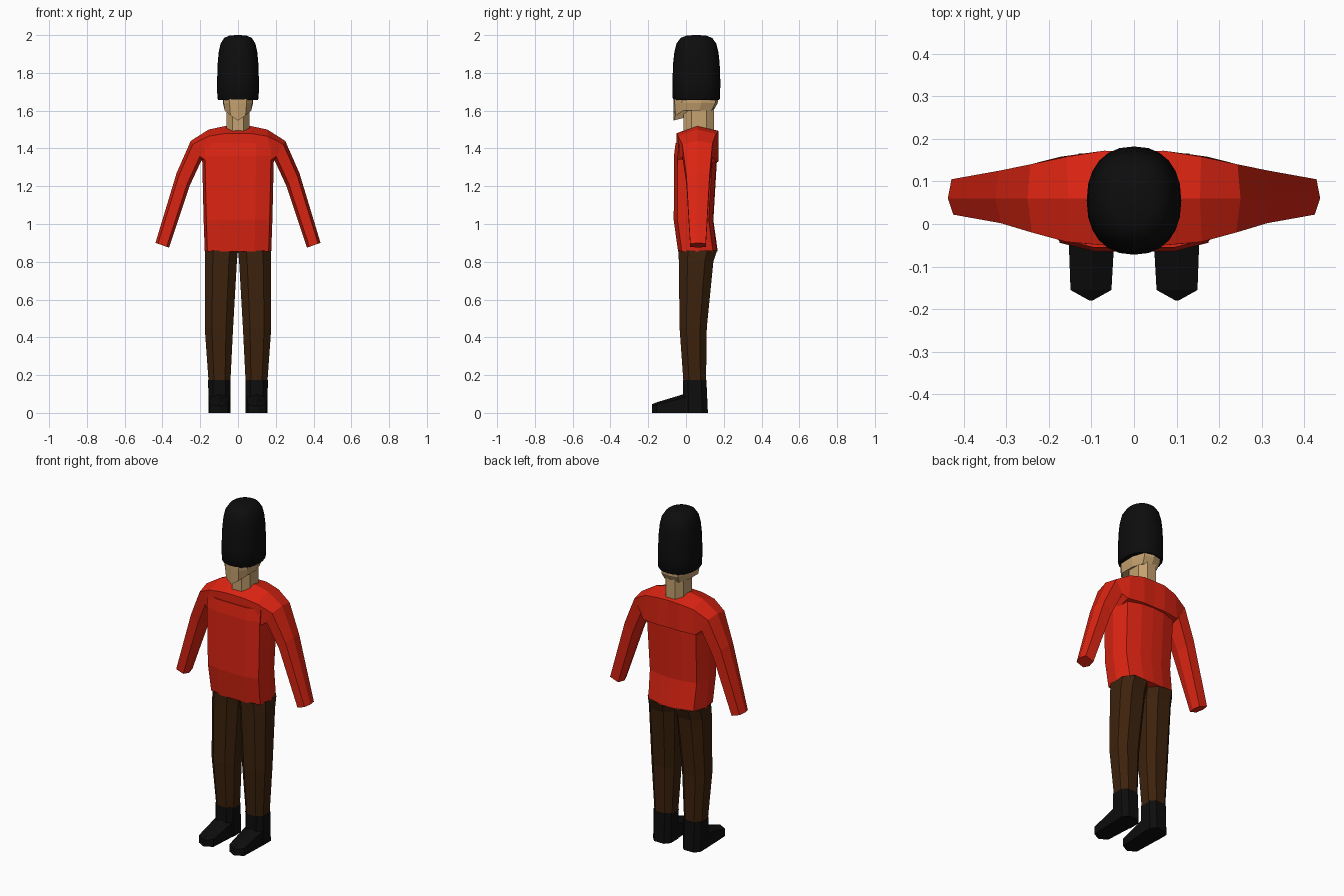
import bpy
import bmesh
from math import cos, sin, pi

cube = bpy.data.objects.get("Cube")
if cube:
    bpy.data.objects.remove(cube, do_unlink=True)


def material(name, rgb):
    m = bpy.data.materials.new(name)
    m.use_nodes = True
    colour = (*rgb, 1)
    m.diffuse_color = colour
    m.node_tree.nodes["Principled BSDF"].inputs["Base Color"].default_value = colour
    return m


red = material("tunic red", (0.72, 0.018, 0.006))
brown = material("trouser brown", (0.046, 0.016, 0.004))
black = material("fur and boot black", (0.004, 0.004, 0.004))
skin = material("skin", (0.56, 0.36, 0.16))


def loft(name, rings, mat, mirror=False, start=True, end=True):
    """Skin a list of equal-length point rings, with optional caps."""
    bm = bmesh.new()
    loops = [[bm.verts.new(p) for p in ring] for ring in rings]
    n = len(loops[0])
    for a, b in zip(loops, loops[1:]):
        for i in range(n):
            j = (i + 1) % n
            bm.faces.new((a[i], a[j], b[j], b[i]))
    if start:
        bm.faces.new(loops[0][::-1])
    if end:
        bm.faces.new(loops[-1])
    bmesh.ops.recalc_face_normals(bm, faces=bm.faces)
    mesh = bpy.data.meshes.new(name)
    bm.to_mesh(mesh)
    bm.free()
    mesh.materials.append(mat)
    ob = bpy.data.objects.new(name, mesh)
    bpy.context.collection.objects.link(ob)
    if mirror:
        ob.modifiers.new("Mirror", 'MIRROR')
    return ob


def octagon(x0, x1, y0, y1, z, cut_x=0.25, cut_y=0.25):
    """Box outline with its corners cut by a share of each side."""
    cx, cy = (x1 - x0) * cut_x, (y1 - y0) * cut_y
    return [(x0 + cx, y0, z), (x1 - cx, y0, z), (x1, y0 + cy, z), (x1, y1 - cy, z),
            (x1 - cx, y1, z), (x0 + cx, y1, z), (x0, y1 - cy, z), (x0, y0 + cy, z)]


# Tunic body
def body_ring(hx, y0, y1, z):
    ym = (y0 + y1) / 2
    half = [(hx * 0.5, y0), (hx * 0.92, y0 + 0.02), (hx, ym),
            (hx * 0.85, y1 - 0.025), (hx * 0.4, y1 - 0.004)]
    pts = [(0, y0)] + half + [(0, y1)] + [(-x, y) for x, y in reversed(half)]
    return [(x, y, z) for x, y in pts]


loft("tunic_body", [body_ring(*r) for r in (
    (0.176, -0.042, 0.168, 0.855), (0.182, -0.065, 0.145, 1.02),
    (0.19, -0.064, 0.165, 1.36), (0.19, -0.055, 0.165, 1.43))], red)


# Shoulders and sleeves: six-sided sections from the collar to the cuff
def sleeve_ring(outer, inner, y0, y1):
    def at(t, y):
        return (outer[0] + (inner[0] - outer[0]) * t, y,
                outer[1] + (inner[1] - outer[1]) * t)
    ym = 0.06
    return [at(0, ym), at(0.18, y0), at(0.82, y0), at(1, ym), at(0.86, y1), at(0.12, y1)]


loft("sleeves", [sleeve_ring(*r) for r in (
    ((0, 1.52), (0, 1.30), -0.05, 0.17), ((0.07, 1.518), (0.07, 1.30), -0.05, 0.172),
    ((0.155, 1.50), (0.175, 1.30), -0.042, 0.158),
    ((0.25, 1.44), (0.192, 1.34), -0.02, 0.14),
    ((0.325, 1.27), (0.257, 1.20), 0.002, 0.125),
    ((0.437, 0.90), (0.365, 0.875), 0.022, 0.105))], red, mirror=True, start=False)

# Trousers
loft("trouser_legs", [octagon(*r) for r in (
    (0.04, 0.156, -0.014, 0.106, 0.17), (0.026, 0.176, -0.034, 0.11, 0.45),
    (0.006, 0.176, -0.038, 0.145, 0.80), (0.0, 0.174, -0.04, 0.165, 0.86))],
    brown, mirror=True)

# Boots: ankle shaft and a pointed foot
loft("boot_shafts", [octagon(*r, 0.22, 0.22) for r in (
    (0.04, 0.156, -0.016, 0.116, 0), (0.04, 0.158, -0.016, 0.108, 0.175))],
    black, mirror=True)


def foot_ring(y, x0, x1, top):
    return [(x0, y, 0), (x1, y, 0), (x1, y, top * 0.8), ((x0 + x1) / 2, y, top),
            (x0, y, top * 0.8)]


loft("boot_feet", [foot_ring(*r) for r in (
    (0.06, 0.042, 0.156, 0.12), (-0.016, 0.045, 0.154, 0.098),
    (-0.155, 0.053, 0.149, 0.056), (-0.18, 0.098, 0.104, 0.046))], black, mirror=True)

# Neck and head, with the jaw line dropping to a pointed chin
loft("neck", [octagon(-0.06, 0.06, -0.012, 0.148, z) for z in (1.48, 1.63)], skin)


def head_ring(half, front, back):
    return [front] + half + [back] + [(-x, y, z) for x, y, z in reversed(half)]


loft("head", [
    head_ring([(0.04, -0.055, 1.575), (0.07, -0.015, 1.60), (0.07, 0.07, 1.60),
               (0.05, 0.135, 1.60)], (0, -0.065, 1.548), (0, 0.145, 1.60)),
    head_ring([(0.045, -0.06, 1.64), (0.076, -0.02, 1.64), (0.08, 0.08, 1.64),
               (0.055, 0.155, 1.64)], (0, -0.066, 1.64), (0, 0.168, 1.64)),
    head_ring([(0.045, -0.06, 1.70), (0.076, -0.02, 1.70), (0.08, 0.08, 1.70),
               (0.055, 0.155, 1.70)], (0, -0.066, 1.70), (0, 0.17, 1.70))], skin)


# Tall fur hat
def hat_ring(scale, z):
    def bulge(v):
        return abs(v) ** 0.88 * (1 if v >= 0 else -1)
    angles = [2 * pi * i / 24 for i in range(24)]
    return [(0.111 * scale * bulge(cos(a)), 0.055 + 0.127 * scale * bulge(sin(a)), z)
            for a in angles]


hat = loft("fur_hat", [hat_ring(*r) for r in (
    (0.94, 1.657), (0.985, 1.665), (1.0, 1.75), (0.97, 1.85), (0.92, 1.91),
    (0.83, 1.955), (0.66, 1.985), (0.42, 1.997), (0.12, 2.0))], black)
bpy.ops.object.select_all(action='DESELECT')
hat.select_set(True)
bpy.context.view_layer.objects.active = hat
bpy.ops.object.shade_smooth_by_angle(angle=0.7)
